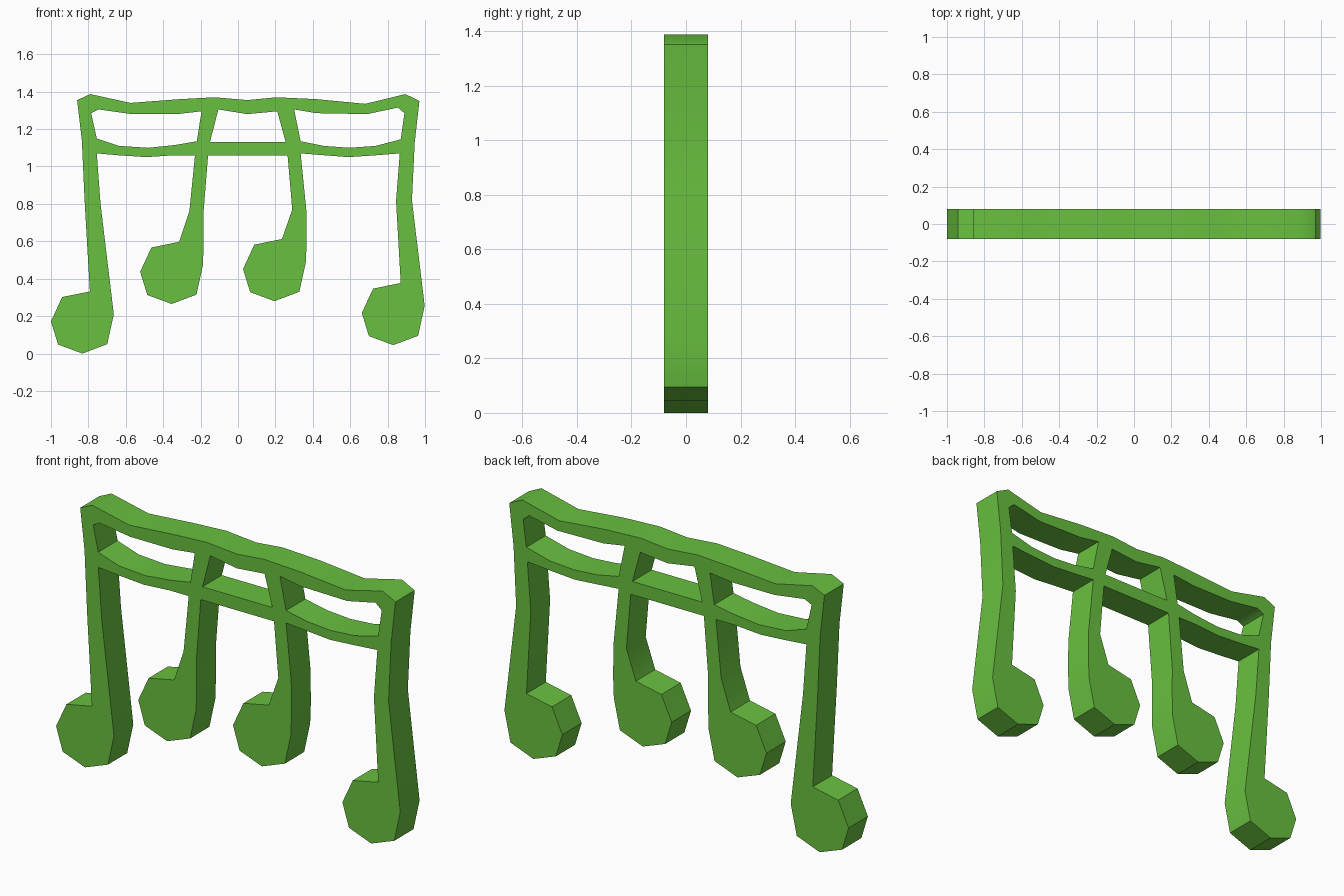
import bpy, bmesh, math

if "Cube" in bpy.data.objects:
    bpy.data.objects.remove(bpy.data.objects["Cube"])

HALF_DEPTH = 0.08

# note head: seven corners, clockwise from the stem's outer side, relative to its lowest point
HEAD = [(.168, .21), (.133, .05), (0, 0), (-.13, .048), (-.168, .172), (-.108, .302), (.04, .332)]


def head(x, z):
    return [(x + a, z + b) for a, b in HEAD]


# top beam, upper edge from left to right
top_edge = [(-.86, 1.355), (-.79, 1.387), (-.575, 1.34), (-.31, 1.36), (-.125, 1.37), (.05, 1.355),
            (.205, 1.37), (.42, 1.36), (.68, 1.335), (.895, 1.387), (.97, 1.35)]

# each note: stem going down, head, stem coming back up
right_note = [(.945, 1.13), (.93, .82)] + head(.83, .045) + [(.845, .815), (.865, 1.07)]
inner_right_note = [(.335, 1.07), (.365, .77), (.367, .6)] + head(.195, .28) + [(.29, .77), (.265, 1.06)]
inner_left_note = [(-.16, 1.06), (-.185, .745), (-.184, .6)] + head(-.355, .265) + [(-.26, .76), (-.23, 1.06)]
left_note = [(-.755, 1.07), (-.735, .80)] + head(-.832, 0) + [(-.82, .815), (-.835, 1.14)]

# lower beam, sagging underside between outer and inner stems
sag_right = [(.74, 1.06), (.59, 1.05), (.46, 1.06)]
sag_left = [(-.34, 1.06), (-.49, 1.05), (-.64, 1.06)]

outline = (top_edge + right_note + sag_right + inner_right_note
           + inner_left_note + sag_left + left_note)

# openings between the two beams
left_gap = [(-.785, 1.285), (-.755, 1.15), (-.635, 1.11), (-.48, 1.10), (-.335, 1.115),
            (-.22, 1.135), (-.195, 1.295), (-.325, 1.28), (-.57, 1.28), (-.745, 1.305)]
middle_gap = [(-.15, 1.13), (.255, 1.13), (.21, 1.295), (.05, 1.28), (-.105, 1.305)]
right_gap = [(.335, 1.135), (.46, 1.11), (.595, 1.10), (.735, 1.11), (.87, 1.145),
             (.89, 1.285), (.855, 1.315), (.69, 1.28), (.42, 1.285), (.30, 1.305)]

# filled and extruded profile
curve = bpy.data.curves.new("beamed_notes", 'CURVE')
curve.dimensions = '2D'
curve.fill_mode = 'BOTH'
curve.extrude = HALF_DEPTH
for loop in (outline, left_gap, middle_gap, right_gap):
    spline = curve.splines.new('POLY')
    spline.points.add(len(loop) - 1)
    for point, (x, z) in zip(spline.points, loop):
        point.co = (x, z, 0, 1)
    spline.use_cyclic_u = True

notes = bpy.data.objects.new("beamed_notes", curve)
bpy.context.collection.objects.link(notes)
notes.rotation_euler.x = math.pi / 2
bpy.context.view_layer.objects.active = notes
notes.select_set(True)
bpy.ops.object.convert(target='MESH')
notes = bpy.context.object
bpy.ops.object.transform_apply(location=False, rotation=True, scale=False)

# weld caps to the side walls
bm = bmesh.new()
bm.from_mesh(notes.data)
bmesh.ops.remove_doubles(bm, verts=bm.verts, dist=0.0005)
bmesh.ops.recalc_face_normals(bm, faces=bm.faces)
bm.to_mesh(notes.data)
bm.free()
bpy.ops.object.shade_smooth_by_angle(angle=math.radians(40))

# green material
green = bpy.data.materials.new("green")
green.diffuse_color = (.14, .53, .05, 1)
green.use_nodes = True
green.node_tree.nodes["Principled BSDF"].inputs["Base Color"].default_value = green.diffuse_color
notes.data.materials.clear()
notes.data.materials.append(green)
